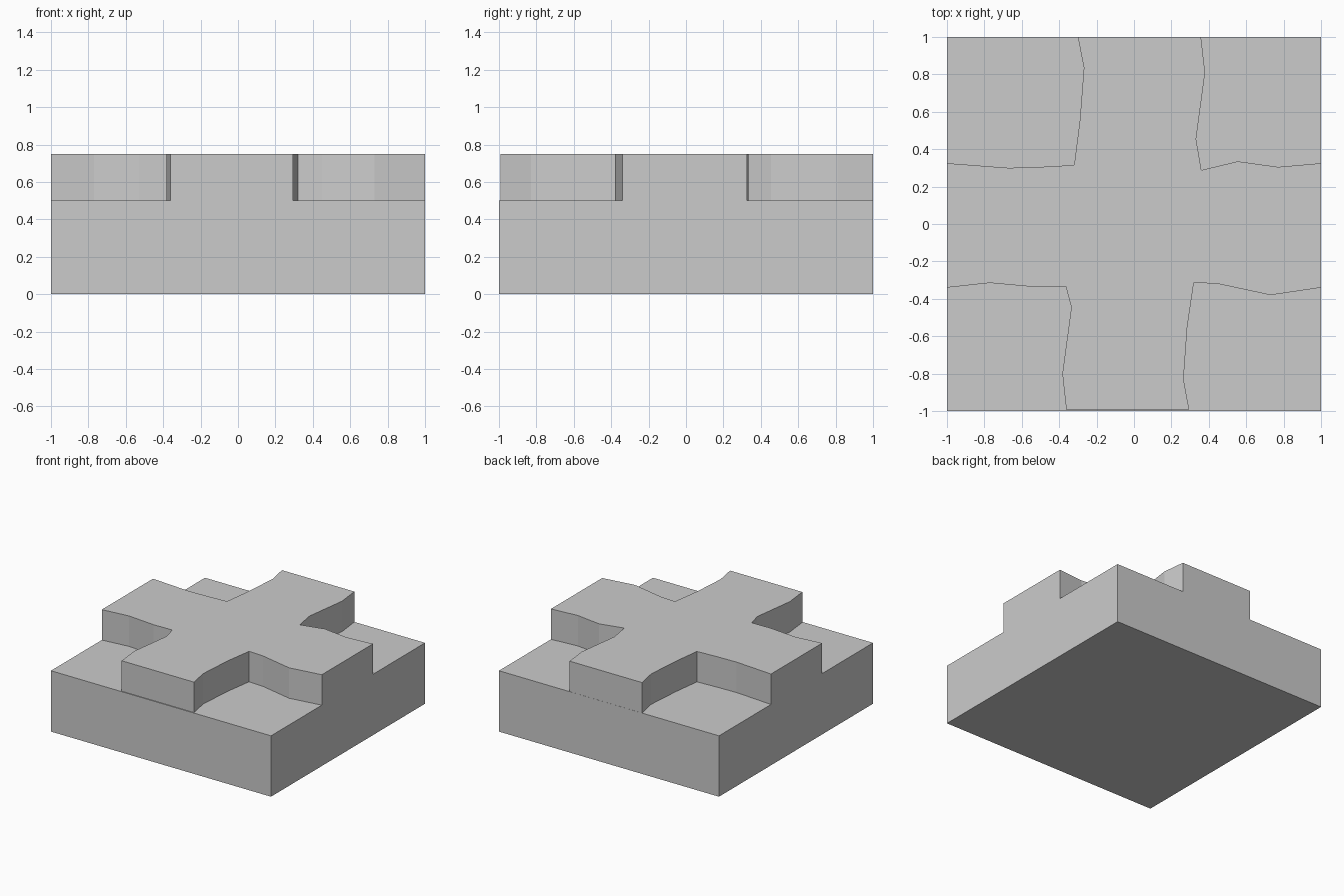
import bpy, bmesh

if "Cube" in bpy.data.objects:
    bpy.data.objects.remove(bpy.data.objects["Cube"])


def prism(name, outline, z0, z1):
    """Extrude a counter-clockwise outline from z0 up to z1."""
    bm = bmesh.new()
    face = bm.faces.new([bm.verts.new((x, y, z0)) for x, y in outline])
    ext = bmesh.ops.extrude_face_region(bm, geom=[face], use_keep_orig=True)
    top = [g for g in ext["geom"] if isinstance(g, bmesh.types.BMVert)]
    bmesh.ops.translate(bm, verts=top, vec=(0, 0, z1 - z0))
    bmesh.ops.recalc_face_normals(bm, faces=bm.faces)
    mesh = bpy.data.meshes.new(name)
    bm.to_mesh(mesh)
    bm.free()
    obj = bpy.data.objects.new(name, mesh)
    bpy.context.collection.objects.link(obj)
    return obj


# Square ground block
prism("base_block", [(-1, -1), (1, -1), (1, 1), (-1, 1)], 0, 0.5)

# Raised crossroads with uneven edges, one list per inner corner
front_right = [(0.295, -0.993), (0.265, -0.83), (0.285, -0.55), (0.32, -0.313),
               (0.45, -0.32), (0.73, -0.38), (1, -0.34)]
back_right = [(1, 0.325), (0.77, 0.305), (0.555, 0.335), (0.36, 0.288),
              (0.332, 0.455), (0.38, 0.81), (0.358, 0.999)]
back_left = [(-0.3, 0.999), (-0.268, 0.835), (-0.29, 0.55), (-0.32, 0.315),
             (-0.5, 0.305), (-0.67, 0.3), (-1, 0.325)]
front_left = [(-1, -0.34), (-0.77, -0.315), (-0.53, -0.337), (-0.365, -0.333),
              (-0.335, -0.445), (-0.383, -0.8), (-0.362, -0.993)]
prism("raised_crossing", front_right + back_right + back_left + front_left, 0.5, 0.75)
